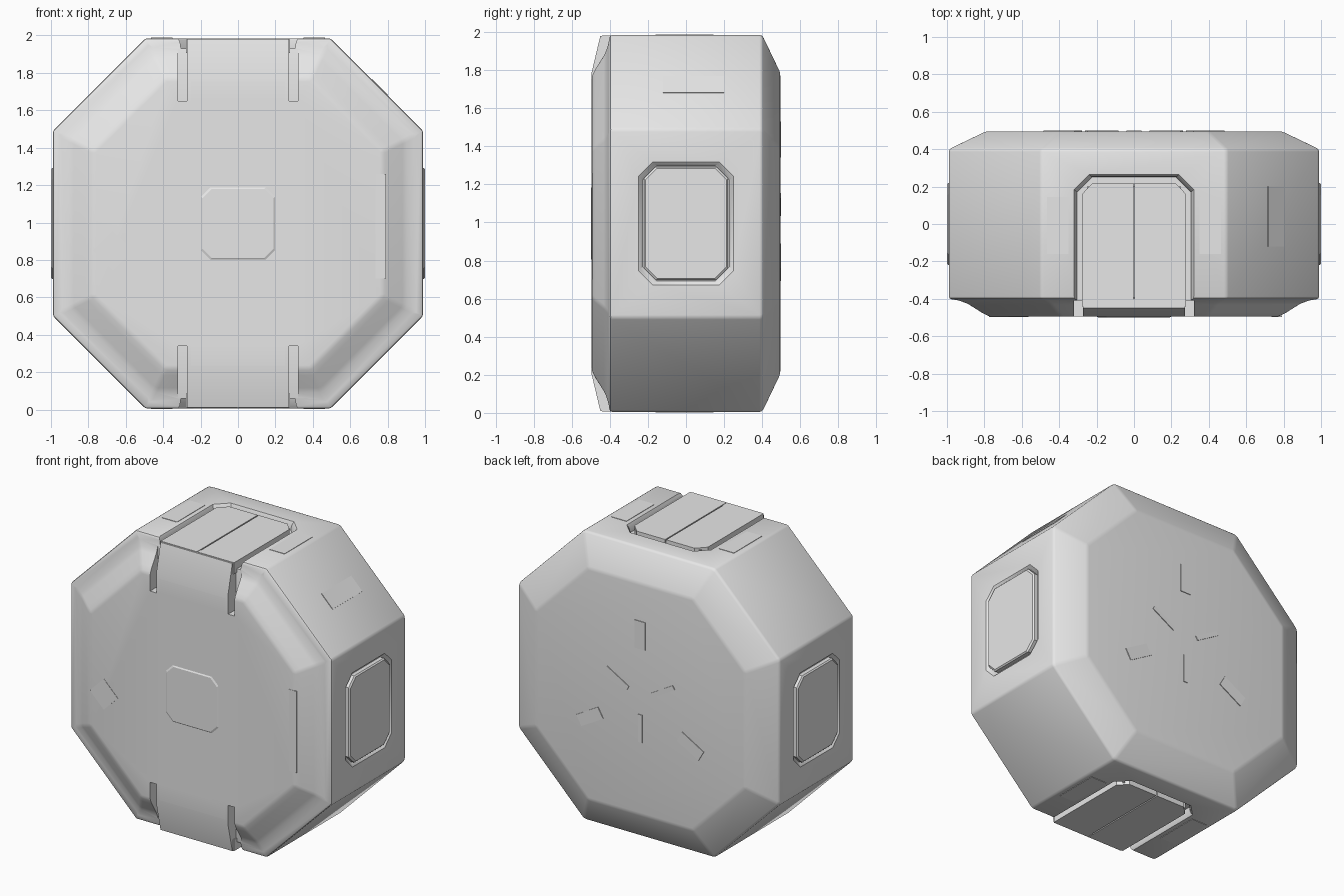
import bpy, bmesh, math

if "Cube" in bpy.data.objects:
    bpy.data.objects.remove(bpy.data.objects["Cube"])

ZC, H = 0.995, 0.99          # centre height, octagon half width

grey = bpy.data.materials.new("plain grey")
grey.diffuse_color = (0.8, 0.8, 0.8, 1)
grey.use_nodes = True
grey.node_tree.nodes["Principled BSDF"].inputs["Base Color"].default_value = grey.diffuse_color


def loft(name, rings):
    """Closed solid through equal-length rings of 3D points."""
    bm = bmesh.new()
    vr = [[bm.verts.new(p) for p in r] for r in rings]
    n = len(vr[0])
    for a, b in zip(vr, vr[1:]):
        for i in range(n):
            bm.faces.new((a[i], a[(i + 1) % n], b[(i + 1) % n], b[i]))
    bm.faces.new(vr[0])
    bm.faces.new(vr[-1])
    bmesh.ops.recalc_face_normals(bm, faces=bm.faces[:])
    me = bpy.data.meshes.new(name)
    bm.to_mesh(me)
    bm.free()
    me.materials.append(grey)
    ob = bpy.data.objects.new(name, me)
    bpy.context.collection.objects.link(ob)
    return ob


def activate(ob):
    bpy.ops.object.select_all(action='DESELECT')
    ob.select_set(True)
    bpy.context.view_layer.objects.active = ob


def bevel(ob, width, segments=2):
    activate(ob)
    m = ob.modifiers.new("bevel", 'BEVEL')
    m.width, m.segments, m.limit_method = width, segments, 'ANGLE'
    m.angle_limit = math.radians(12)
    bpy.ops.object.modifier_apply(modifier=m.name)


def smooth(ob):
    activate(ob)
    bpy.ops.object.shade_smooth_by_angle(angle=math.radians(32))


def cut(ob, cutter):
    activate(ob)
    m = ob.modifiers.new("cut", 'BOOLEAN')
    m.operation, m.solver, m.object = 'DIFFERENCE', 'EXACT', cutter
    bpy.ops.object.modifier_apply(modifier=m.name)
    bpy.data.objects.remove(cutter)


def rect(u0, u1, v0, v1, c=0.0):
    """Rectangle outline with chamfered corners."""
    if c == 0:
        return [(u0, v0), (u1, v0), (u1, v1), (u0, v1)]
    return [(u0 + c, v0), (u1 - c, v0), (u1, v0 + c), (u1, v1 - c),
            (u1 - c, v1), (u0 + c, v1), (u0, v1 - c), (u0, v0 + c)]


def on_x(pts, x): return [(x, u, ZC + v) for u, v in pts]
def on_y(pts, y): return [(u, y, ZC + v) for u, v in pts]
def on_z(pts, z): return [(u, v, ZC + z) for u, v in pts]


# octagonal body: plain chamfer at the back, hollow chamfer at the front
def octagon(s):
    return rect(-H * s, H * s, -H * s, H * s, 0.5 * H * s)


profile = [(0.495, 0.8), (0.4, 1), (-0.4, 1), (-0.408, 0.95), (-0.425, 0.9),
           (-0.475, 0.82), (-0.495, 0.78)]
body = loft("octagonal_body", [on_y(octagon(s), y) for y, s in profile])
bevel(body, 0.014)

for s, side in ((1, "top"), (-1, "bottom")):
    # channel around the hatch and slots down the front
    cut(body, loft("channel_cutter", [on_z(rect(-w, w, -0.7, y, 0.08), s * z)
              for w, y, z in ((0.305, 0.25, 0.935), (0.31, 0.255, 0.97), (0.35, 0.29, 1.05))]))
    for m in (1, -1):
        cut(body, loft("slot_cutter", [on_y(rect(m * 0.25, m * 0.32, s * 0.655, s * 1.1), y)
                                       for y in (-0.6, -0.41)]))
    # bent front strap
    strap = [(-0.495, 0.64), (-0.495, 0.795), (-0.45, 0.985), (-0.4, 0.985), (-0.35, 0.9), (-0.35, 0.64)]
    ob = loft(side + "_strap", [on_x([(y, s * z) for y, z in strap], x) for x in (-0.272, 0.272)])
    smooth(ob)
    # twin hatch panels, split on the centre line
    for m in (1, -1):
        leaf = [(0.004, -0.44), (0.278, -0.44), (0.278, 0.16), (0.22, 0.22), (0.004, 0.22)]
        loft(side + "_hatch_leaf", [on_z([(m * x, y) for x, y in leaf], s * z) for z in (0.91, 0.988)])
        # thin markings beside the hatch
        loft(side + "_marking", [on_z(rect(m * 0.35, m * 0.465, -0.16, 0.145, 0), s * z)
                                 for z in (0.985, 0.993)])
    loft(side + "_hatch_base", [on_z(rect(-0.25, 0.25, -0.43, 0.2), s * z) for z in (0.9, 0.975)])

# side recesses with raised panels
for m, side in ((1, "right"), (-1, "left")):
    cut(body, loft("recess_cutter", [on_x(rect(-w, w, -h, h, 0.075), m * x)
              for w, h, x in ((0.228, 0.302, 0.965), (0.24, 0.314, 0.98), (0.28, 0.35, 1.02))]))
    loft(side + "_panel", [on_x(rect(-w, w, -h, h, 0.06), m * x)
                           for w, h, x in ((0.22, 0.297, 0.95), (0.22, 0.297, 0.992), (0.212, 0.289, 1.0))])
smooth(body)

# front centre plate
loft("front_plate", [on_y(rect(-w, w, -w + 0.005, w - 0.005, 0.05), y)
                     for w, y in ((0.198, -0.48), (0.198, -0.495), (0.19, -0.5))])

# thin front markings
loft("front_right_marking", [on_y(rect(0.735, 0.79, -0.295, 0.265), y) for y in (-0.49, -0.497)])


def tilted_plate(name, cx, cz, w, h, ang, y0, y1):
    c, s = math.cos(ang), math.sin(ang)
    pts = [(cx + u * c - v * s, cz + u * s + v * c) for u, v in rect(-w / 2, w / 2, -h / 2, h / 2)]
    return loft(name, [on_y(pts, y) for y in (y0, y1)])


tilted_plate("front_left_marking", -0.67, -0.145, 0.15, 0.15, math.pi / 4, -0.49, -0.497)

# back face: three outer pads and three inner bars, 120 degrees apart
for i in range(3):
    a = i * math.tau / 3
    tilted_plate("back_pad", -0.44 * math.sin(a), 0.44 * math.cos(a), 0.08, 0.19, a, 0.49, 0.5)
    tilted_plate("back_bar", 0.2 * math.sin(a), -0.2 * math.cos(a), 0.03, 0.19, a, 0.49, 0.5)

# thin marking on the upper right slope
d = 0.003
loft("slope_marking", [[(x + o, y, ZC + 1.485 - x + o) for x, y in rect(0.715, 0.8, -0.12, 0.2)]
                       for o in (-d, d)])
